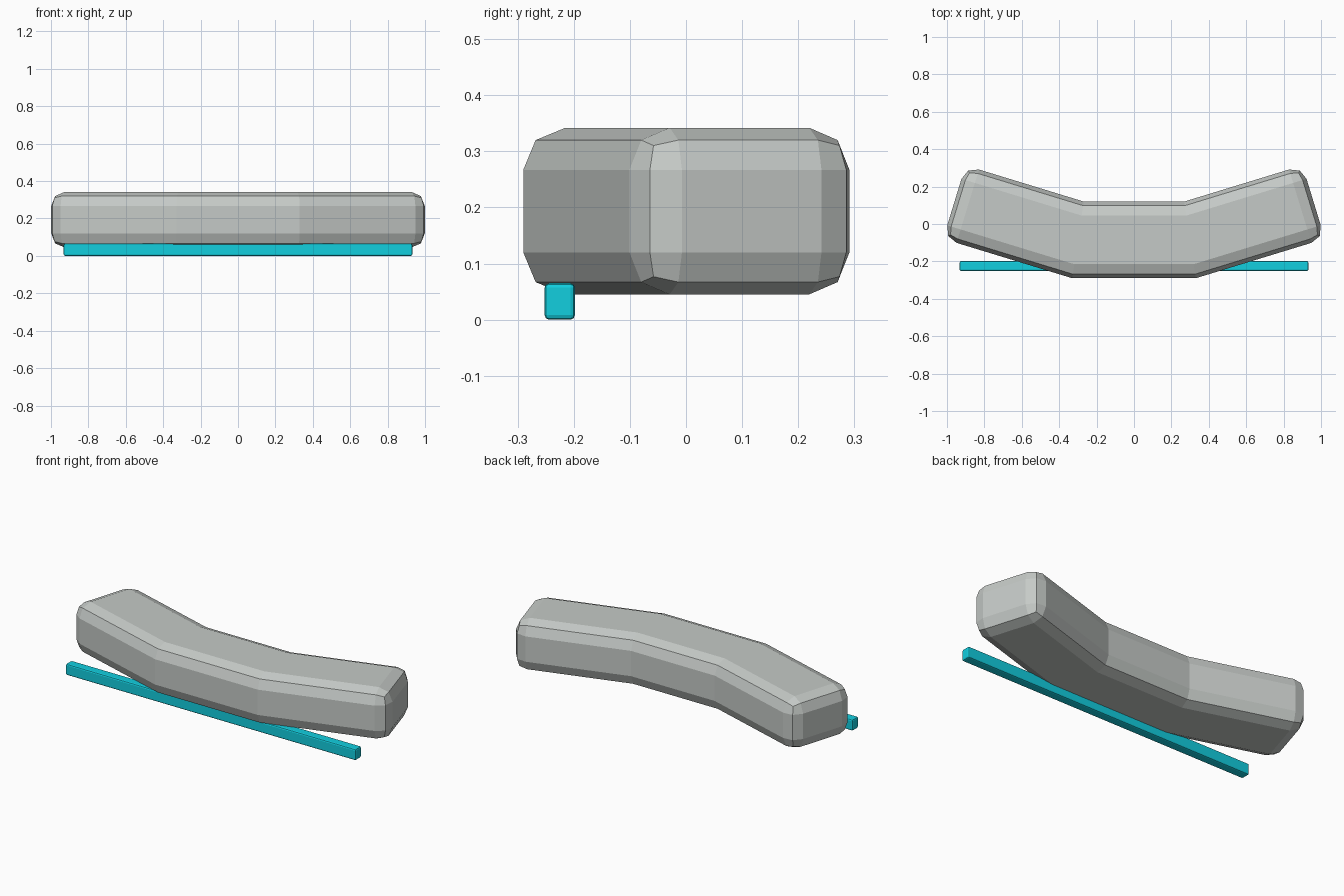
import bpy, bmesh
from math import sin, cos, tan, radians
from mathutils import Vector

cube = bpy.data.objects.get("Cube")
if cube:
    bpy.data.objects.remove(cube, do_unlink=True)


def material(name, rgb):
    mat = bpy.data.materials.new(name)
    mat.use_nodes = True
    color = (*rgb, 1)
    mat.diffuse_color = color
    mat.node_tree.nodes["Principled BSDF"].inputs["Base Color"].default_value = color
    return mat


def finish(bm, name, mat, width):
    """Turn a mesh into an object with its sharp edges bevelled."""
    bmesh.ops.recalc_face_normals(bm, faces=bm.faces)
    mesh = bpy.data.meshes.new(name)
    bm.to_mesh(mesh)
    bm.free()
    obj = bpy.data.objects.new(name, mesh)
    bpy.context.collection.objects.link(obj)
    mesh.materials.append(mat)
    bevel = obj.modifiers.new("Bevel", "BEVEL")
    bevel.width = width
    bevel.segments = 2
    bevel.limit_method = "ANGLE"
    bevel.angle_limit = radians(30)
    return obj


grey = material("light_grey", (0.56, 0.59, 0.57))
cyan = material("cyan", (0.006, 0.62, 0.74))

# Curved body: straight middle and two wings swept backwards
sweep, depth, wing = radians(17), 0.41, 0.722
front_y, bottom, top = -0.29, 0.045, 0.342
front_bend = Vector((0.33, front_y))
back_bend = front_bend + Vector((-depth * tan(sweep / 2), depth))
front_tip = front_bend + wing * Vector((cos(sweep), sin(sweep)))
back_tip = front_tip + depth * Vector((-sin(sweep), cos(sweep)))

bm = bmesh.new()
half = [(front_bend, back_bend), (front_tip, back_tip)]
flip = lambda p: Vector((-p.x, p.y))
stations = [(flip(f), flip(b)) for f, b in reversed(half)] + half
rings = [[bm.verts.new((p.x, p.y, z)) for p, z in
          ((f, bottom), (b, bottom), (b, top), (f, top))] for f, b in stations]
for a, b in zip(rings, rings[1:]):
    for i in range(4):
        j = (i + 1) % 4
        bm.faces.new((a[i], a[j], b[j], b[i]))
bm.faces.new(rings[0])
bm.faces.new(rings[-1])
finish(bm, "curved_body", grey, 0.075)

# Straight strip under the front edge
bm = bmesh.new()
bmesh.ops.create_cube(bm, size=1)
bmesh.ops.scale(bm, vec=(1.864, 0.054, 0.065), verts=bm.verts)
bmesh.ops.translate(bm, vec=(0, -0.225, 0.0325), verts=bm.verts)
finish(bm, "light_strip", cyan, 0.008)
